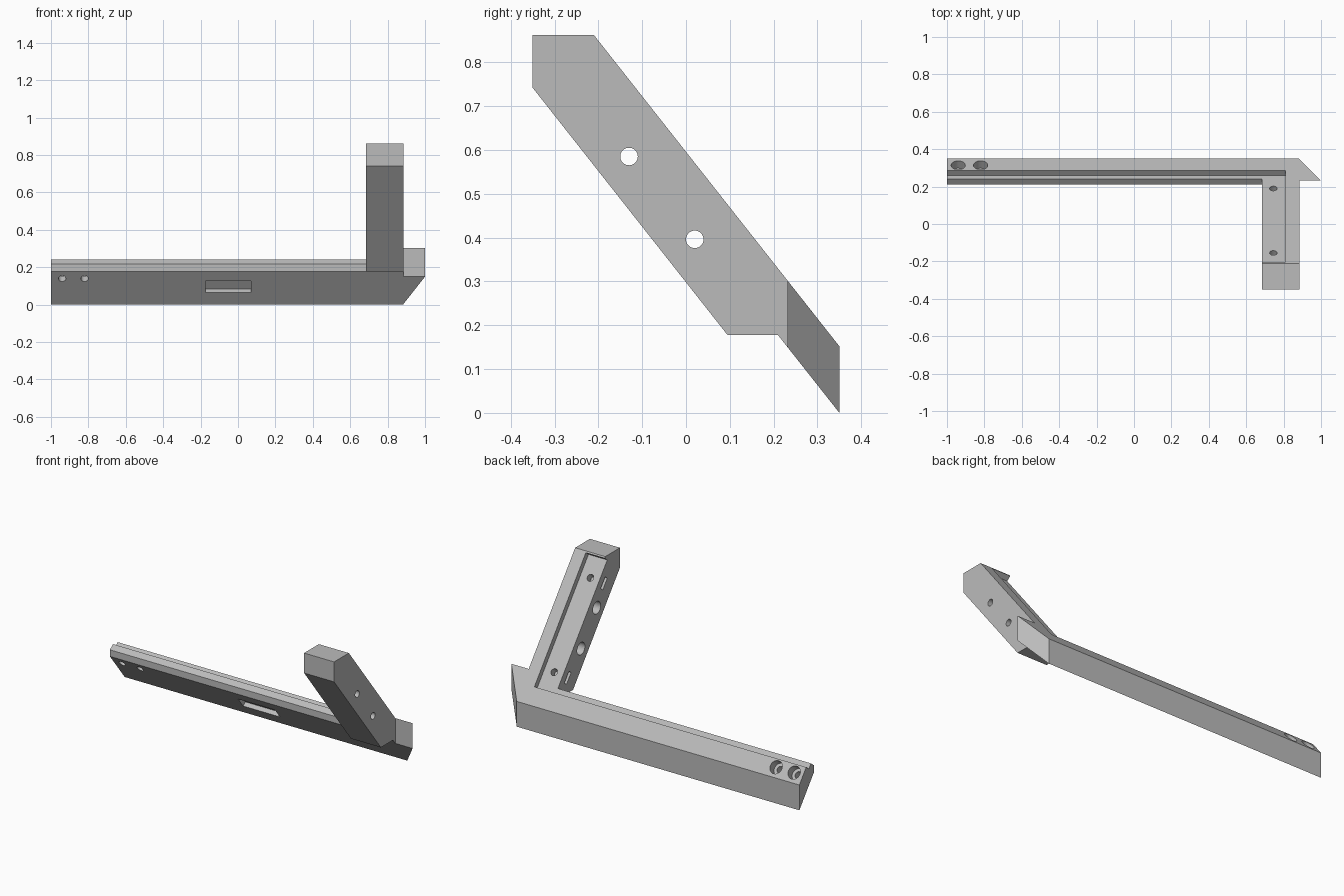
import bpy
import bmesh
from math import atan
from mathutils import Vector

if "Cube" in bpy.data.objects:
    bpy.data.objects.remove(bpy.data.objects["Cube"], do_unlink=True)

grey = bpy.data.materials.new("light_grey")
grey.use_nodes = True
colour = (0.5, 0.5, 0.5, 1)
grey.diffuse_color = colour
grey.node_tree.nodes["Principled BSDF"].inputs["Base Color"].default_value = colour

# Sloped working frame: "up" runs along the arm, "out" is its outer face normal
SLOPE = 1.267
THICK = 0.152
length = (1 + SLOPE ** 2) ** 0.5
up = Vector((0, -1, SLOPE)) / length
out = Vector((0, SLOPE, 1)) / length


def top(y):
    return THICK + (0.35 - y) * SLOPE


origin = Vector((0, 0.285, top(0.285)))


def frame(s, h):
    p = origin + s * up + h * out
    return p.y, p.z


def finish(name, bm):
    bmesh.ops.recalc_face_normals(bm, faces=bm.faces[:])
    mesh = bpy.data.meshes.new(name)
    bm.to_mesh(mesh)
    bm.free()
    mesh.materials.append(grey)
    obj = bpy.data.objects.new(name, mesh)
    bpy.context.collection.objects.link(obj)
    return obj


def prism(name, section, x0, x1):
    """Extrude a y-z section along x; x1 may be a function of y."""
    bm = bmesh.new()
    end = x1 if callable(x1) else lambda y: x1
    a = [bm.verts.new((x0, y, z)) for y, z in section]
    b = [bm.verts.new((end(y), y, z)) for y, z in section]
    bm.faces.new(a)
    bm.faces.new(b[::-1])
    for i in range(len(a)):
        j = (i + 1) % len(a)
        bm.faces.new((a[i], a[j], b[j], b[i]))
    return finish(name, bm)


def block(name, s0, s1, h0, h1, x0, x1):
    return prism(name, [frame(s0, h0), frame(s1, h0), frame(s1, h1), frame(s0, h1)], x0, x1)


def rod(name, start, end, radius):
    start, end = Vector(start), Vector(end)
    bm = bmesh.new()
    bmesh.ops.create_cone(bm, cap_ends=True, segments=32, radius1=radius,
                          radius2=radius, depth=(end - start).length)
    obj = finish(name, bm)
    turn = (end - start).to_track_quat('Z', 'Y').to_matrix().to_4x4()
    turn.translation = (start + end) / 2
    obj.data.transform(turn)
    return obj


def combine(target, tool, operation):
    mod = target.modifiers.new("combine", 'BOOLEAN')
    mod.operation = operation
    mod.solver = 'EXACT'
    mod.object = tool
    with bpy.context.temp_override(object=target, active_object=target,
                                   selected_objects=[target]):
        bpy.ops.object.modifier_apply(modifier=mod.name)
    bpy.data.objects.remove(tool, do_unlink=True)


# Arm, long rail and mitred corner
foot = top(0.21) - THICK
bracket = prism("angled_bracket", [
    (-0.35, 0.742), (-0.35, 0.862), (-0.21, 0.862), (0.30, top(0.30)),
    (0.30, top(0.30) - THICK), (0.21, foot), (0.095, foot)], 0.685, 0.885)
rail = prism("rail", [
    (0.35, 0), (0.35, THICK), (0.265, top(0.265)), (0.21, 0.217), (0.21, foot)], -1, 0.75)
corner = prism("corner", [
    (0.35, 0), (0.35, THICK), (0.232, top(0.232)), (0.232, top(0.232) - THICK)],
    0.72, lambda y: 0.882 + 0.35 - y)
combine(bracket, rail, 'UNION')
combine(bracket, corner, 'UNION')

# L-shaped rebate along the rail and up the arm
cutters = [block("rebate", 0, 0.79, -0.032, 0.06, -1.1, 0.81)]

# Shallow pocket under the rail
cutters.append(block("pocket", -0.141, -0.065, -0.2, -0.067, -0.175, 0.07))

# Counterbored holes at the rail end
for x in (-0.94, -0.82):
    centre = origin - 0.047 * up + Vector((x, 0, 0))
    cutters.append(rod("rail_hole", centre - 0.2 * out, centre + 0.1 * out, 0.02))
    cutters.append(rod("rail_counterbore", centre - 0.05 * out, centre + 0.1 * out, 0.038))

# Counterbored holes through the arm
for y, z in ((-0.13, 0.585), (0.02, 0.396)):
    cutters.append(rod("arm_hole", (0.6, y, z), (1, y, z), 0.02))
    cutters.append(rod("arm_counterbore", (0.6, y, z), (0.785, y, z), 0.037))

# Screw holes in the rebate floor with nut slots from the side
for s in (0.113, 0.669):
    centre = origin + s * up + Vector((0.745, 0, 0))
    cutters.append(rod("screw_hole", centre - 0.14 * out, centre + 0.05 * out, 0.02))
    cutters.append(block("nut_slot", s - 0.035, s + 0.035, -0.1, -0.075, 0.6, 0.785))

for cutter in cutters:
    combine(bracket, cutter, 'DIFFERENCE')
